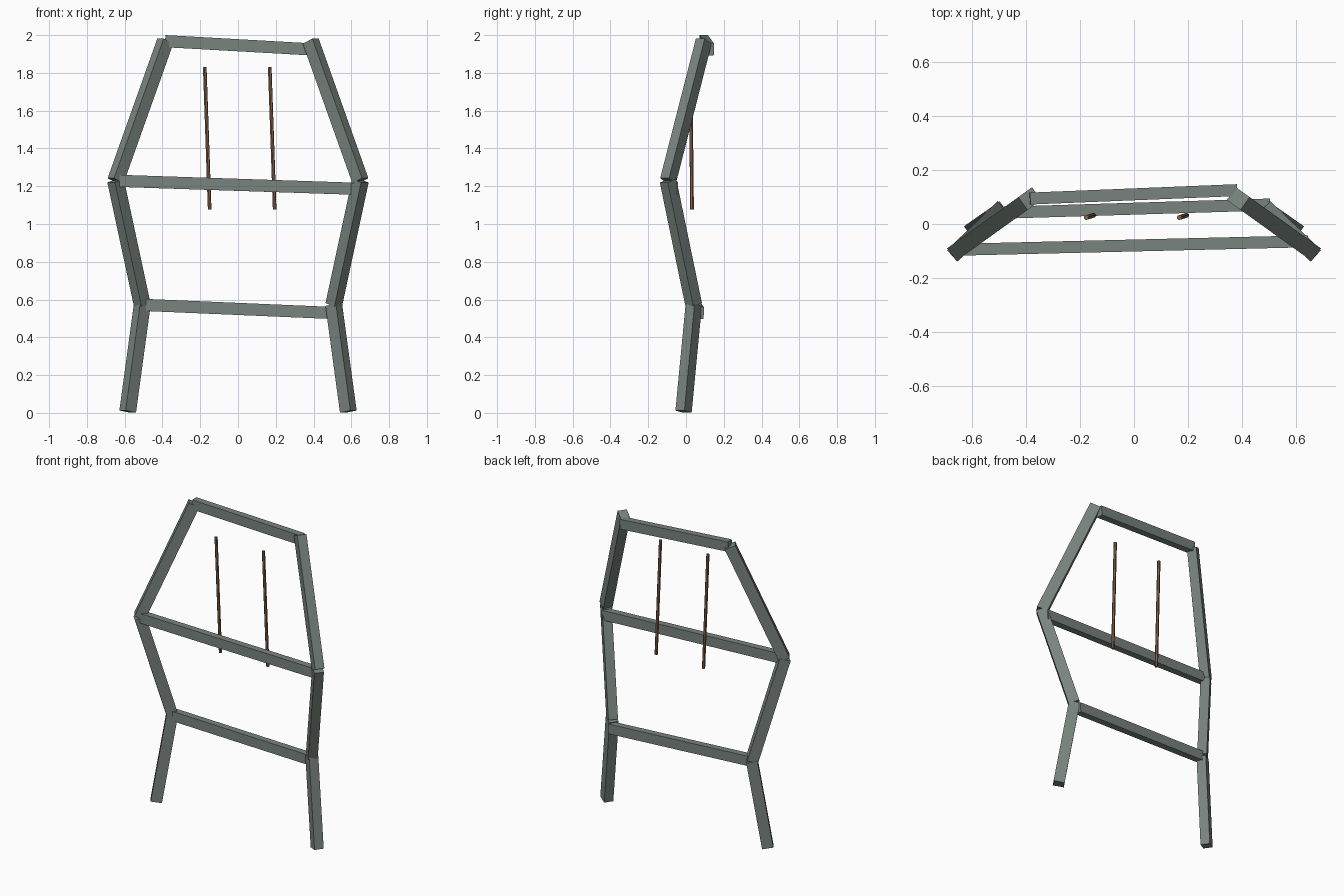
import bpy, bmesh
from mathutils import Vector, Matrix

if "Cube" in bpy.data.objects:
    bpy.data.objects.remove(bpy.data.objects["Cube"])


def material(name, color):
    m = bpy.data.materials.new(name)
    m.diffuse_color = color
    m.use_nodes = True
    m.node_tree.nodes["Principled BSDF"].inputs["Base Color"].default_value = m.diffuse_color
    return m


FRAME = material("grey_green_frame", (0.19, 0.23, 0.21, 1))
ROD = material("brown_cord", (0.23, 0.12, 0.07, 1))


def add_object(name, bm, matrix, mat):
    bmesh.ops.recalc_face_normals(bm, faces=bm.faces)
    mesh = bpy.data.meshes.new(name)
    bm.to_mesh(mesh)
    bm.free()
    mesh.materials.append(mat)
    ob = bpy.data.objects.new(name, mesh)
    ob.matrix_world = matrix
    bpy.context.collection.objects.link(ob)
    return ob


def axis_frame(a, b):
    """Matrix whose z runs from a to b and whose x stays horizontal."""
    a, b = Vector(a), Vector(b)
    z = (b - a).normalized()
    x = z.cross(Vector((0, 0, 1))).normalized()
    y = z.cross(x)
    rot = Matrix((x, y, z)).transposed().to_4x4()
    return Matrix.Translation((a + b) / 2) @ rot, (b - a).length


def beam(name, a, b, width, depth):
    m, length = axis_frame(a, b)
    bm = bmesh.new()
    bmesh.ops.create_cube(bm, size=1)
    bmesh.ops.scale(bm, vec=(width, depth, length), verts=bm.verts)
    return add_object(name, bm, m, FRAME)


def rod(name, a, b, radius):
    m, length = axis_frame(a, b)
    bm = bmesh.new()
    bmesh.ops.create_cone(bm, cap_ends=True, segments=6, radius1=radius,
                          radius2=radius, depth=length)
    return add_object(name, bm, m, ROD)


# Joints of the bent side post (right-hand side)
joints = [(0.584, -0.013, 0.007), (0.507, 0.041, 0.572),
          (0.648, -0.095, 1.229), (0.385, 0.094, 1.968)]
parts = ["lower_post", "middle_post", "upper_post"]

# Side posts, mirrored left and right
for side, s in (("left", -1), ("right", 1)):
    pts = [(s * x, y, z) for x, y, z in joints]
    for part, a, b in zip(parts, pts, pts[1:]):
        beam(f"{side}_{part}", a, b, 0.058, 0.068)

# Slightly skewed cross bars
for name, (x, y, z) in zip(["lower_bar", "middle_bar", "top_bar"], joints[1:]):
    beam(name, (-x, y, z), (x - 0.006, y + 0.031, z - 0.043), 0.044, 0.064)

# Two hanging cords
for side, x in (("left", -0.176), ("right", 0.168)):
    rod(f"{side}_cord", (x, 0.024, 1.83), (x + 0.026, 0.032, 1.077), 0.01)
